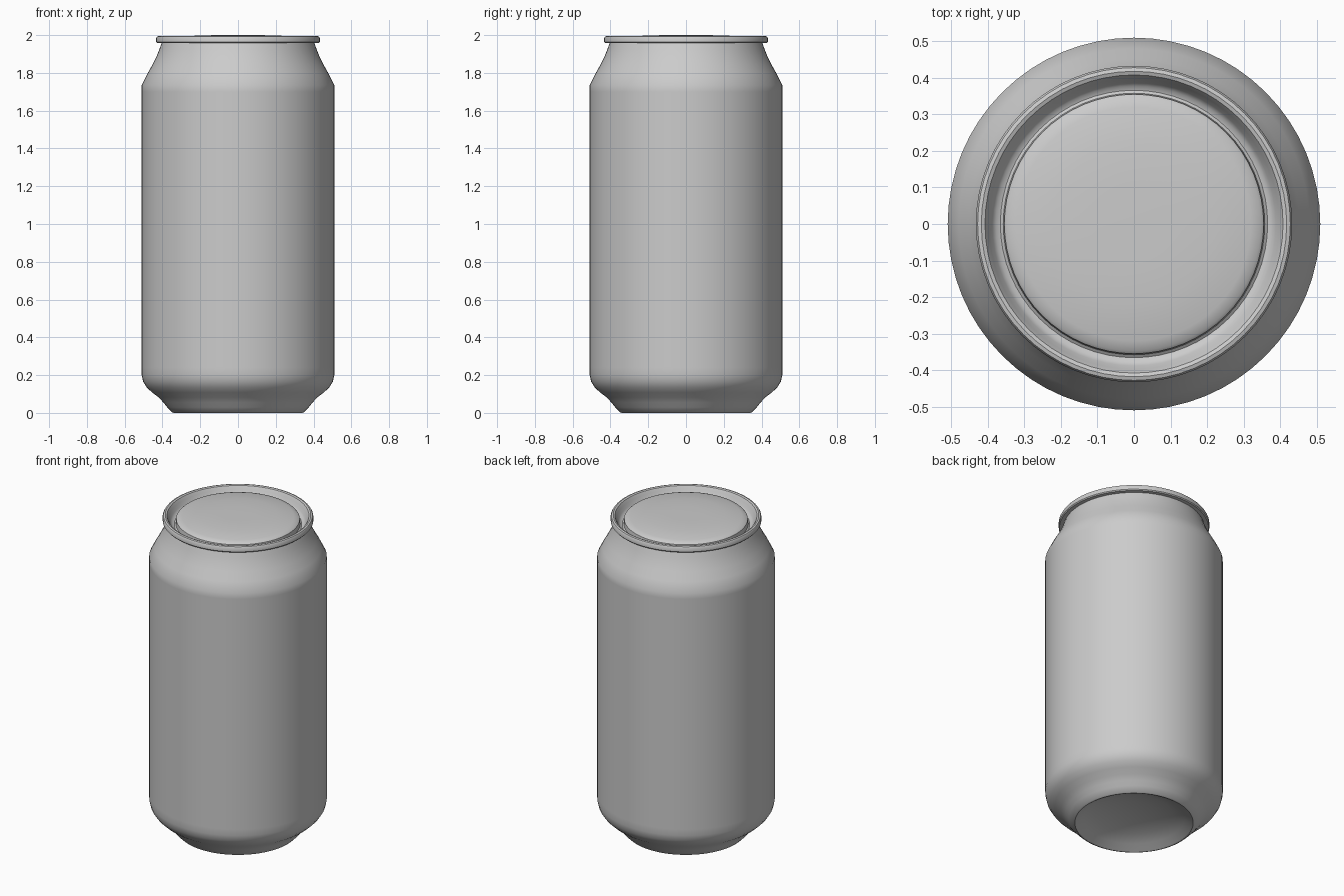
import bpy, bmesh, math

if "Cube" in bpy.data.objects:
    bpy.data.objects.remove(bpy.data.objects["Cube"], do_unlink=True)

SEGMENTS = 64

metal = bpy.data.materials.new("plain grey metal")
metal.use_nodes = True
grey = (0.6, 0.6, 0.6, 1.0)
metal.diffuse_color = grey
metal.node_tree.nodes["Principled BSDF"].inputs["Base Color"].default_value = grey


def lathe(name, profile):
    """Spin a (radius, height) profile, listed bottom to top on the outside."""
    bm = bmesh.new()
    verts = [bm.verts.new((r, 0, z)) for r, z in profile]
    edges = [bm.edges.new(pair) for pair in zip(verts, verts[1:])]
    bmesh.ops.spin(bm, geom=verts + edges, cent=(0, 0, 0), axis=(0, 0, 1),
                   angle=math.tau, steps=SEGMENTS, use_merge=True)
    bmesh.ops.remove_doubles(bm, verts=bm.verts, dist=1e-5)
    bmesh.ops.recalc_face_normals(bm, faces=bm.faces)
    mesh = bpy.data.meshes.new(name)
    bm.to_mesh(mesh)
    bm.free()
    mesh.materials.append(metal)
    obj = bpy.data.objects.new(name, mesh)
    bpy.context.collection.objects.link(obj)
    bpy.ops.object.select_all(action="DESELECT")
    obj.select_set(True)
    bpy.context.view_layer.objects.active = obj
    bpy.ops.object.shade_smooth_by_angle(angle=math.radians(35))
    return obj


# One closed shell: domed base, foot, wall, shoulder, rolled rim, recessed lid
base = [(0, 0.08), (0.12, 0.073), (0.22, 0.053), (0.29, 0.028), (0.33, 0.004),
        (0.34, 0.0), (0.35, 0.004)]
foot = [(0.375, 0.03), (0.395, 0.055), (0.42, 0.082), (0.455, 0.108),
        (0.483, 0.135), (0.502, 0.165), (0.51, 0.20)]
wall = [(0.51, 0.24), (0.51, 1.70), (0.51, 1.735)]
shoulder = [(0.48, 1.795), (0.452, 1.845), (0.432, 1.885), (0.418, 1.92),
            (0.405, 1.957)]
rim = [(0.428, 1.957), (0.433, 1.963), (0.433, 1.985), (0.428, 1.993),
       (0.418, 1.996), (0.408, 1.992)]
lid = [(0.398, 1.975), (0.388, 1.952), (0.378, 1.940), (0.366, 1.936),
       (0.358, 1.942), (0.355, 1.972), (0.347, 1.979), (0.32, 1.986),
       (0.22, 1.998), (0.1, 2.0), (0, 2.0)]

lathe("drink_can", base + foot + wall + shoulder + rim + lid)
